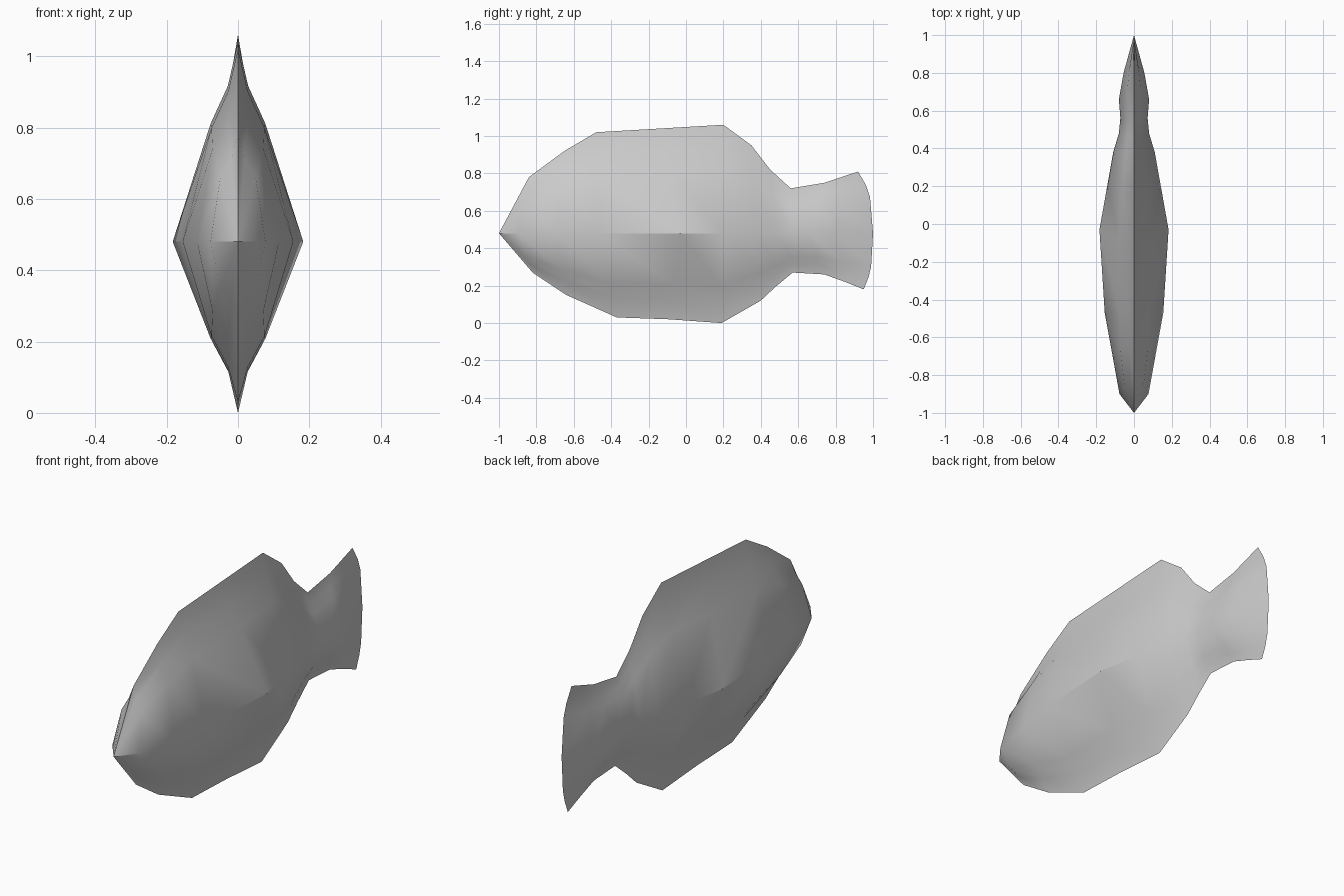
import bpy, bmesh, math

if "Cube" in bpy.data.objects:
    bpy.data.objects.remove(bpy.data.objects["Cube"])

MID_Z = 0.48
# Stations nose to tail: top rim (y, z), flank (y, half width), bottom rim (y, z), fullness
STATIONS = [
    (-1.00, 0.48, -1.00, 0.000, -1.00, 0.48, 0.50),
    (-0.84, 0.78, -0.90, 0.077, -0.82, 0.27, 0.65),
    (-0.65, 0.92, -0.69, 0.115, -0.64, 0.15, 0.62),
    (-0.48, 1.02, -0.47, 0.155, -0.37, 0.03, 0.48),
    (-0.14, 1.04, -0.03, 0.183, -0.09, 0.02, 0.42),
    (0.20, 1.06, 0.20, 0.142, 0.19, 0.00, 0.42),
    (0.35, 0.95, 0.38, 0.110, 0.40, 0.12, 0.42),
    (0.45, 0.82, 0.48, 0.080, 0.48, 0.195, 0.42),
    (0.56, 0.72, 0.56, 0.072, 0.57, 0.27, 0.45),
    (0.74, 0.75, 0.66, 0.080, 0.74, 0.26, 0.45),
    (0.83, 0.78, 0.80, 0.055, 0.85, 0.22, 0.45),
    (0.92, 0.81, 1.00, 0.000, 0.95, 0.18, 0.45),
]


def section(station, bend):
    """Points of one half section, from top rim over the flank to bottom rim."""
    ty, tz, my, w, by, bz, full = station
    levels = [(1, 0), (0.78, full * 0.37), (0.59, full), (0, 1)]

    def point(y, z, t, f):
        return (w * f, my + (y - my) * t ** bend, MID_Z + (z - MID_Z) * t)

    upper = [point(ty, tz, t, f) for t, f in levels]
    lower = [point(by, bz, t, f) for t, f in reversed(levels[:-1])]
    return upper + lower


# Fish body and tail: both halves lofted through the sections
bm = bmesh.new()
last = len(STATIONS) - 1
for side in (1, -1):
    columns = []
    for i, st in enumerate(STATIONS):
        bend = 3 if i == last else 1
        columns.append([bm.verts.new((side * x, y, z)) for x, y, z in section(st, bend)])
    for a, b in zip(columns, columns[1:]):
        for j in range(len(a) - 1):
            bm.faces.new((a[j], a[j + 1], b[j + 1], b[j]))
bmesh.ops.remove_doubles(bm, verts=bm.verts, dist=0.0005)
bmesh.ops.recalc_face_normals(bm, faces=bm.faces)

mesh = bpy.data.meshes.new("fish_body")
bm.to_mesh(mesh)
bm.free()
fish = bpy.data.objects.new("fish_body", mesh)
bpy.context.collection.objects.link(fish)
bpy.context.view_layer.objects.active = fish
fish.select_set(True)
bpy.ops.object.shade_smooth_by_angle(angle=math.radians(35))
